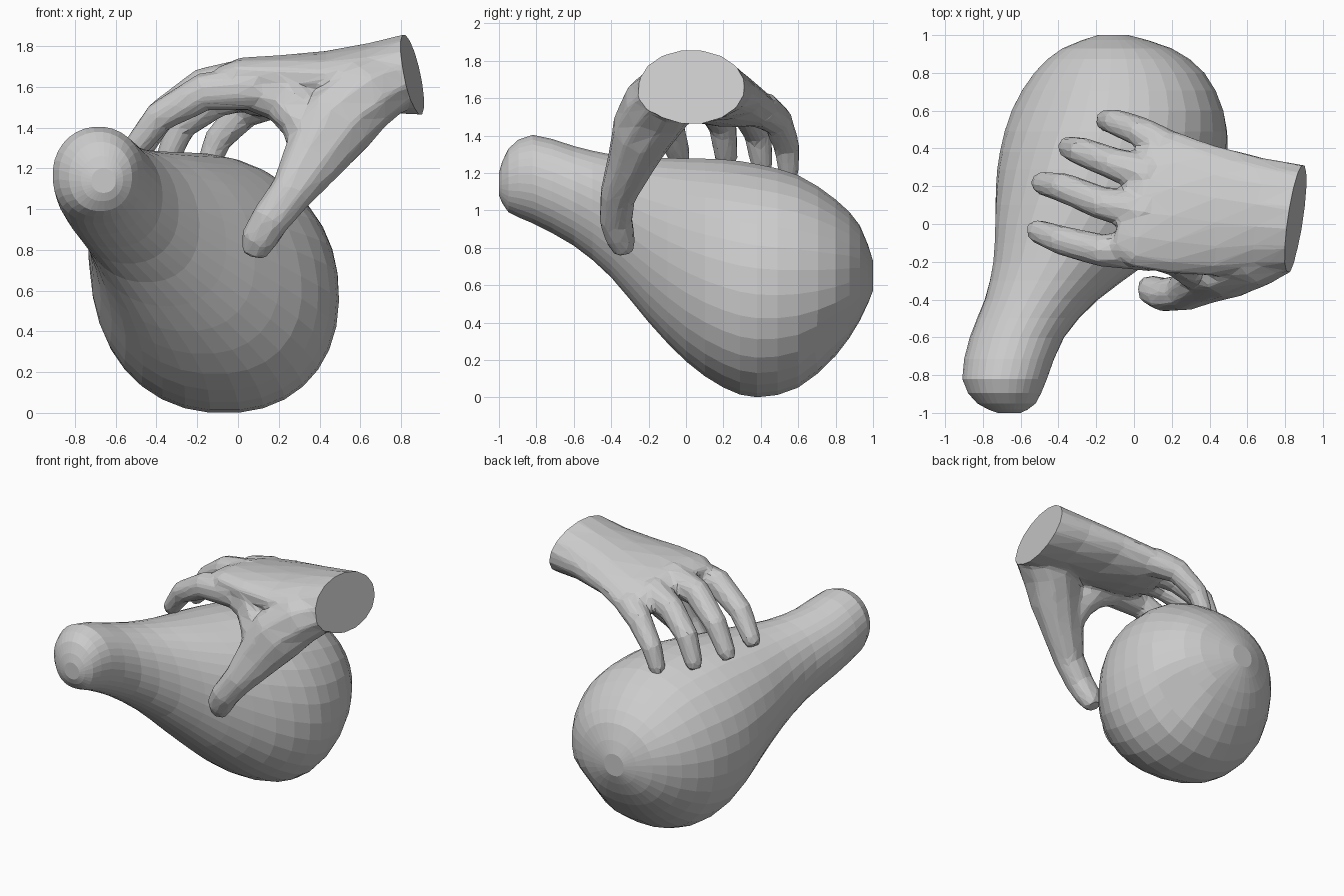
import bpy, bmesh
from math import cos, sin, pi, copysign, sqrt
from mathutils import Vector

if "Cube" in bpy.data.objects:
    bpy.data.objects.remove(bpy.data.objects["Cube"])


def loft(name, rings, n, upper=1.0, lower=1.0):
    """Closed flat-shaded skin over rings of (centre, half-axis u, half-axis v)."""
    bm = bmesh.new()
    loops = []
    for c, u, v in rings:
        loop = []
        for i in range(n):
            a = 2 * pi * (i + 0.5) / n
            ca, sa = cos(a), sin(a)
            power = upper if sa > 0 else lower
            ca = copysign(abs(ca) ** power, ca)
            sa = copysign(abs(sa) ** power, sa)
            loop.append(bm.verts.new(c + u * ca + v * sa))
        loops.append(loop)
    for p, q in zip(loops, loops[1:]):
        for i in range(n):
            j = (i + 1) % n
            bm.faces.new((p[i], p[j], q[j], q[i]))
    bm.faces.new(loops[0])
    bm.faces.new(loops[-1])
    bmesh.ops.recalc_face_normals(bm, faces=bm.faces)
    me = bpy.data.meshes.new(name)
    bm.to_mesh(me)
    bm.free()
    ob = bpy.data.objects.new(name, me)
    bpy.context.collection.objects.link(ob)
    return ob


def limb(name, path, n=10):
    """Tube along (x, y, z, side radius, thickness radius) points."""
    pts = [Vector(p[:3]) for p in path]
    rings = []
    for i, p in enumerate(path):
        t = (pts[min(i + 1, len(pts) - 1)] - pts[max(i - 1, 0)]).normalized()
        v = t.cross(Vector((0, 1, 0))).normalized()
        u = v.cross(t).normalized()
        rings.append((pts[i], u * p[3], v * p[4]))
    return loft(name, rings, n, 0.9, 0.9)


def spline(rows, steps):
    """Catmull-Rom in-between rows."""
    out = []
    for i in range(len(rows) - 1):
        p0, p1 = rows[max(i - 1, 0)], rows[i]
        p2, p3 = rows[i + 1], rows[min(i + 2, len(rows) - 1)]
        for s in range(steps):
            t = s / steps
            out.append([0.5 * (2 * b + (c - a) * t + (2 * a - 5 * b + 4 * c - d) * t * t
                               + (3 * b - a - 3 * c + d) * t ** 3)
                        for a, b, c, d in zip(p0, p1, p2, p3)])
    return out + [list(rows[-1])]


# Pear-shaped body: y, x min, x max, z min, z max, lean of the section
stations = [
    (-1.00, -0.72, -0.60, 1.08, 1.20, 0),
    (-0.95, -0.83, -0.52, 0.99, 1.33, 0),
    (-0.82, -0.91, -0.46, 0.93, 1.405, 0),
    (-0.60, -0.87, -0.37, 0.81, 1.345, -0.01),
    (-0.40, -0.79, -0.19, 0.64, 1.30, -0.04),
    (-0.20, -0.745, 0.08, 0.40, 1.285, -0.08),
    (0.00, -0.735, 0.31, 0.19, 1.28, -0.10),
    (0.20, -0.73, 0.45, 0.05, 1.275, -0.07),
    (0.38, -0.71, 0.495, -0.002, 1.25, -0.04),
    (0.60, -0.65, 0.475, 0.05, 1.19, 0),
    (0.80, -0.53, 0.375, 0.22, 1.06, 0),
    (0.93, -0.38, 0.20, 0.41, 0.92, 0),
    (1.00, -0.19, -0.03, 0.57, 0.73, 0),
]
body_rings = []
for y, a, b, c, d, lean in spline(stations, 2):
    half = sqrt(((b - a) / 2) ** 2 - lean ** 2)
    body_rings.append((Vector(((a + b) / 2, y, (c + d) / 2)),
                       Vector((half, 0, 0)), Vector((lean, 0, (d - c) / 2))))
body = loft("pear_body", body_rings, 32, 0.97, 0.92)

# Flattened patch low on the back
n = Vector((0.5, 0.68, -0.53)).normalized()
limit = max(v.co.dot(n) for v in body.data.vertices) - 0.03
for v in body.data.vertices:
    v.co -= n * max(0, v.co.dot(n) - limit)

# Palm and wrist: centre, width, thickness
palm_rings = [
    (Vector((0.958, 0.03, 1.67)), Vector((0.045, 0.28, 0)), Vector((-0.04, 0, 0.205))),
    (Vector((0.858, 0.03, 1.66)), Vector((0.045, 0.285, 0)), Vector((-0.04, 0, 0.2))),
    (Vector((0.66, 0.045, 1.645)), Vector((0.02, 0.31, 0)), Vector((-0.02, 0, 0.172))),
    (Vector((0.43, 0.07, 1.625)), Vector((0, 0.35, -0.02)), Vector((0, 0, 0.15))),
    (Vector((0.20, 0.115, 1.60)), Vector((0.02, 0.38, -0.06)), Vector((0, 0, 0.145))),
    (Vector((0.04, 0.13, 1.60)), Vector((0.06, 0.36, -0.07)), Vector((0, 0, 0.125))),
    (Vector((-0.06, 0.12, 1.60)), Vector((0.06, 0.27, -0.06)), Vector((0, 0, 0.075))),
]
hand = loft("hand", palm_rings, 16)

# Thumb flaring into the wrist, plus the web between thumb and palm
parts = [
    limb("thumb", [
        (0.80, -0.08, 1.645, 0.17, 0.14),
        (0.63, -0.15, 1.56, 0.19, 0.18),
        (0.48, -0.235, 1.42, 0.165, 0.195),
        (0.37, -0.30, 1.25, 0.125, 0.155),
        (0.26, -0.365, 1.08, 0.097, 0.107),
        (0.16, -0.375, 0.95, 0.09, 0.097),
        (0.10, -0.35, 0.85, 0.08, 0.09),
        (0.075, -0.325, 0.775, 0.055, 0.06)]),
    limb("thumb_web", [
        (0.36, -0.28, 1.27, 0.09, 0.10),
        (0.33, -0.22, 1.42, 0.13, 0.12),
        (0.24, -0.16, 1.55, 0.12, 0.14),
        (0.08, -0.13, 1.59, 0.10, 0.11)]),
]

# Four fingers: knuckle, middle joint, end joint, tip, with a width scale
fingers = {
    "index_finger": (1.0, (0.10, -0.14, 1.595), (-0.17, -0.14, 1.575),
                     (-0.39, -0.085, 1.45), (-0.505, -0.04, 1.30)),
    "middle_finger": (1.0, (0.08, 0.06, 1.64), (-0.17, 0.11, 1.60),
                      (-0.38, 0.195, 1.46), (-0.48, 0.215, 1.29)),
    "ring_finger": (0.97, (0.10, 0.25, 1.60), (-0.11, 0.32, 1.54),
                    (-0.28, 0.385, 1.41), (-0.345, 0.405, 1.25)),
    "little_finger": (0.9, (0.17, 0.40, 1.54), (0.03, 0.49, 1.48),
                      (-0.10, 0.54, 1.34), (-0.15, 0.55, 1.21)),
}
for name, (w, a, b, c, d) in fingers.items():
    tip = Vector(d) + (Vector(d) - Vector(c)) * 0.3
    path = [(*p, s * w, h * w) for p, s, h in
            ((a, 0.115, 0.11), (b, 0.088, 0.095), (c, 0.078, 0.077),
             (d, 0.064, 0.062), (tip, 0.045, 0.045))]
    parts.append(limb(name, path))

# Fuse palm, thumb and fingers into one low-poly skin
for p in parts:
    m = hand.modifiers.new("join", "BOOLEAN")
    m.operation = "UNION"
    m.solver = "EXACT"
    m.object = p
m = hand.modifiers.new("fuse", "REMESH")
m.mode = "VOXEL"
m.voxel_size = 0.016
m = hand.modifiers.new("blend", "SMOOTH")
m.factor = 0.5
m.iterations = 7
m = hand.modifiers.new("facets", "DECIMATE")
m.ratio = 0.055
bpy.context.view_layer.update()
fused = bpy.data.meshes.new_from_object(
    hand.evaluated_get(bpy.context.evaluated_depsgraph_get()))
hand.modifiers.clear()
hand.data = fused
for p in parts:
    bpy.data.objects.remove(p, do_unlink=True)

# Slanted flat cut at the wrist
bm = bmesh.new()
bm.from_mesh(fused)
cut = bmesh.ops.bisect_plane(bm, geom=bm.verts[:] + bm.edges[:] + bm.faces[:],
                             plane_co=(0.855, 0.03, 1.66),
                             plane_no=Vector((0.97, -0.14, 0.2)).normalized(),
                             clear_outer=True)
rim = [e for e in cut["geom_cut"] if isinstance(e, bmesh.types.BMEdge)]
bmesh.ops.contextual_create(bm, geom=rim)
bmesh.ops.recalc_face_normals(bm, faces=bm.faces)
for f in bm.faces:
    f.smooth = False
bm.to_mesh(fused)
bm.free()
